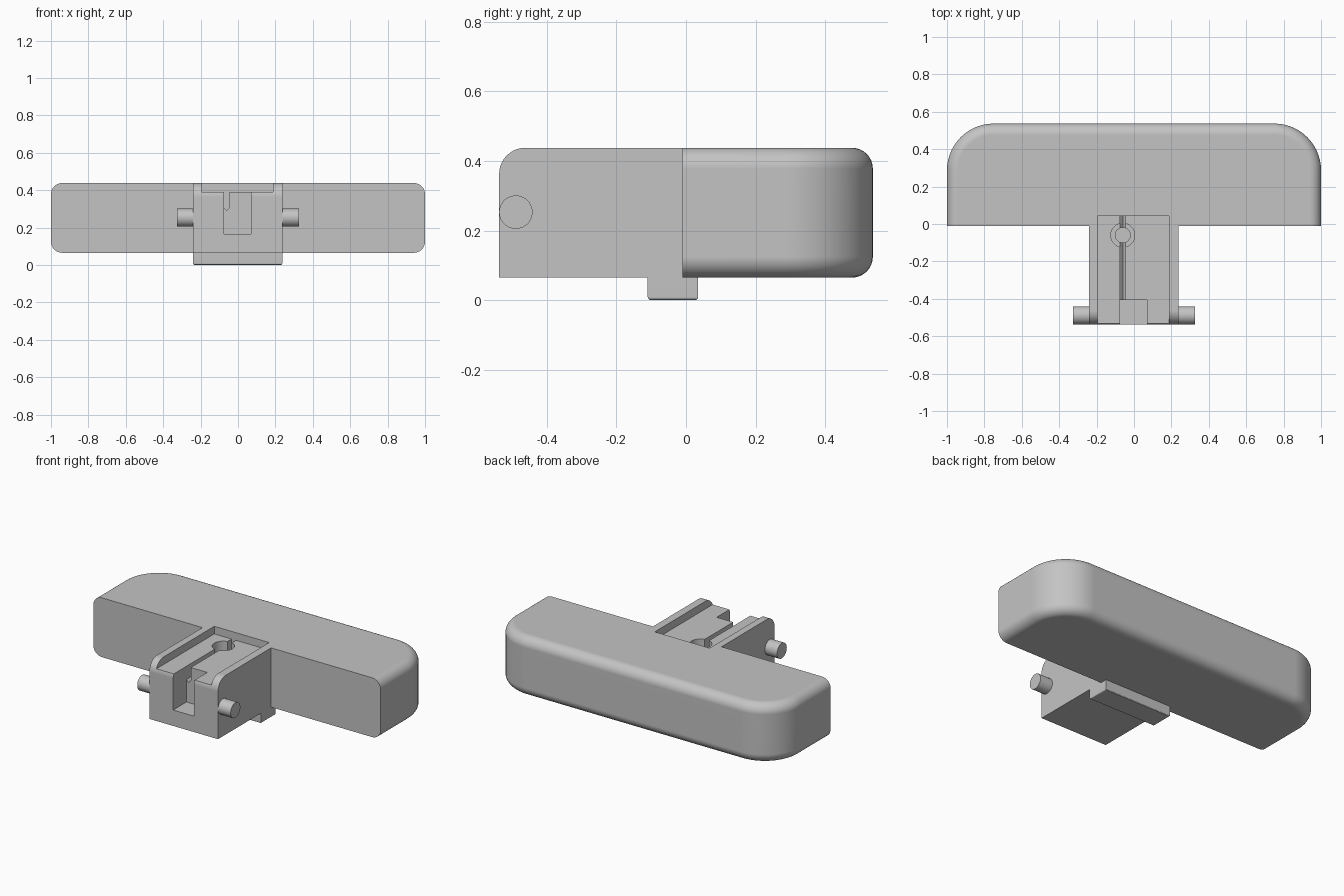
import bpy, bmesh
from math import sin, cos, pi, radians
from mathutils import Vector

cube = bpy.data.objects.get("Cube")
if cube:
    bpy.data.objects.remove(cube, do_unlink=True)

grey = bpy.data.materials.new("plain grey")
grey.use_nodes = True
colour = (0.55, 0.55, 0.55, 1)
grey.diffuse_color = colour
grey.node_tree.nodes["Principled BSDF"].inputs["Base Color"].default_value = colour


def loft(name, rings):
    """Closed solid through a stack of matching rings."""
    bm = bmesh.new()
    loops = [[bm.verts.new(p) for p in ring] for ring in rings]
    n = len(loops[0])
    for a, b in zip(loops, loops[1:]):
        for i in range(n):
            j = (i + 1) % n
            bm.faces.new((a[i], a[j], b[j], b[i]))
    bm.faces.new(loops[0][::-1])
    bm.faces.new(loops[-1])
    bmesh.ops.recalc_face_normals(bm, faces=bm.faces)
    mesh = bpy.data.meshes.new(name)
    bm.to_mesh(mesh)
    bm.free()
    mesh.materials.append(grey)
    obj = bpy.data.objects.new(name, mesh)
    bpy.context.collection.objects.link(obj)
    return obj


def prism(name, profile, axis, lo, hi):
    """Profile extruded along x, y or z."""
    place = {"x": lambda a, b, d: (d, a, b),
             "y": lambda a, b, d: (a, d, b),
             "z": lambda a, b, d: (a, b, d)}[axis]
    return loft(name, [[place(a, b, d) for a, b in profile] for d in (lo, hi)])


def box(name, x0, x1, y0, y1, z0, z1):
    return prism(name, [(x0, y0), (x1, y0), (x1, y1), (x0, y1)], "z", z0, z1)


def arc(cx, cy, r, start, end, steps):
    angles = [radians(start + (end - start) * i / steps) for i in range(steps + 1)]
    return [(cx + r * cos(t), cy + r * sin(t)) for t in angles]


def circle(cx, cy, r, steps=40):
    return arc(cx, cy, r, 0, 360, steps)[:-1]


def combine(target, other, operation):
    """Apply a boolean and discard the other object."""
    mod = target.modifiers.new("boolean", "BOOLEAN")
    mod.operation, mod.object, mod.solver = operation, other, "EXACT"
    bpy.context.view_layer.objects.active = target
    bpy.ops.object.modifier_apply(modifier=mod.name)
    bpy.data.objects.remove(other, do_unlink=True)


def finish(obj):
    bpy.ops.object.select_all(action="DESELECT")
    obj.select_set(True)
    bpy.context.view_layer.objects.active = obj
    bpy.ops.object.shade_smooth_by_angle(angle=radians(30))
    mod = obj.modifiers.new("weighted normals", "WEIGHTED_NORMAL")
    mod.keep_sharp = True


# Wide pad: flat front, large rear corners, filleted rim
FRONT, BACK, LOW, HIGH = -0.01, 0.537, 0.065, 0.438
CORNER, FILLET = 0.25, 0.06


def pad_ring(inset, z):
    r = CORNER - inset
    right = arc(1 - CORNER, BACK - CORNER, r, 0, 90, 14)
    left = arc(CORNER - 1, BACK - CORNER, r, 90, 180, 14)
    outline = [(1 - inset, FRONT)] + right + left + [(inset - 1, FRONT)]
    return [(x, y, z) for x, y in outline]


rounding = [(FILLET * (1 - sin(t)), FILLET * (1 - cos(t)))
            for t in [i * pi / 16 for i in range(9)]]
rings = [pad_ring(i, LOW + d) for i, d in rounding]
rings += [pad_ring(i, HIGH - d) for i, d in reversed(rounding)]
pad = loft("pad", rings)

# Mounting block with a rounded upper front edge
nose = arc(-0.462, HIGH - 0.075, 0.075, 180, 90, 10)
block_side = [(FRONT, LOW), (-0.537, LOW)] + nose + [(FRONT, HIGH)]
block = prism("mounting_block", block_side, "x", -0.24, 0.237)


# Cut-outs: top tray, front channel, V-bottomed groove, stepped hole
def cutters():
    yield box("tray_cutter", -0.195, 0.187, -0.7, 0.043, 0.39, 0.6)
    yield box("channel_cutter", -0.075, 0.07, -0.7, -0.405, 0.165, 0.5)
    groove = [(-0.075, 0.42), (-0.075, 0.307), (-0.06, 0.29), (-0.045, 0.307), (-0.045, 0.42)]
    yield prism("groove_cutter", groove, "y", -0.45, 0.043)
    yield prism("hole_cutter", circle(-0.06, -0.06, 0.064), "z", 0.31, 0.45)
    yield prism("inner_hole_cutter", circle(-0.06, -0.06, 0.04), "z", 0.25, 0.45)


for part in (pad, block):
    for cutter in cutters():
        combine(part, cutter, "DIFFERENCE")
    finish(part)

# Locating foot below, with eased lower edges
foot = box("foot", -0.24, 0.237, -0.11, 0.035, 0, 0.066)
bm = bmesh.new()
bm.from_mesh(foot.data)
lower = [e for e in bm.edges if all(v.co.z < 0.01 for v in e.verts)]
bmesh.ops.bevel(bm, geom=lower, offset=0.009, segments=3, profile=0.5, affect="EDGES")
bm.to_mesh(foot.data)
bm.free()
finish(foot)

# Side pins
for name, inner, outer in (("left_pin", 0.2, 0.325), ("right_pin", -0.2, -0.325)):
    finish(prism(name, circle(-0.489, 0.253, 0.048), "x", inner, outer))
